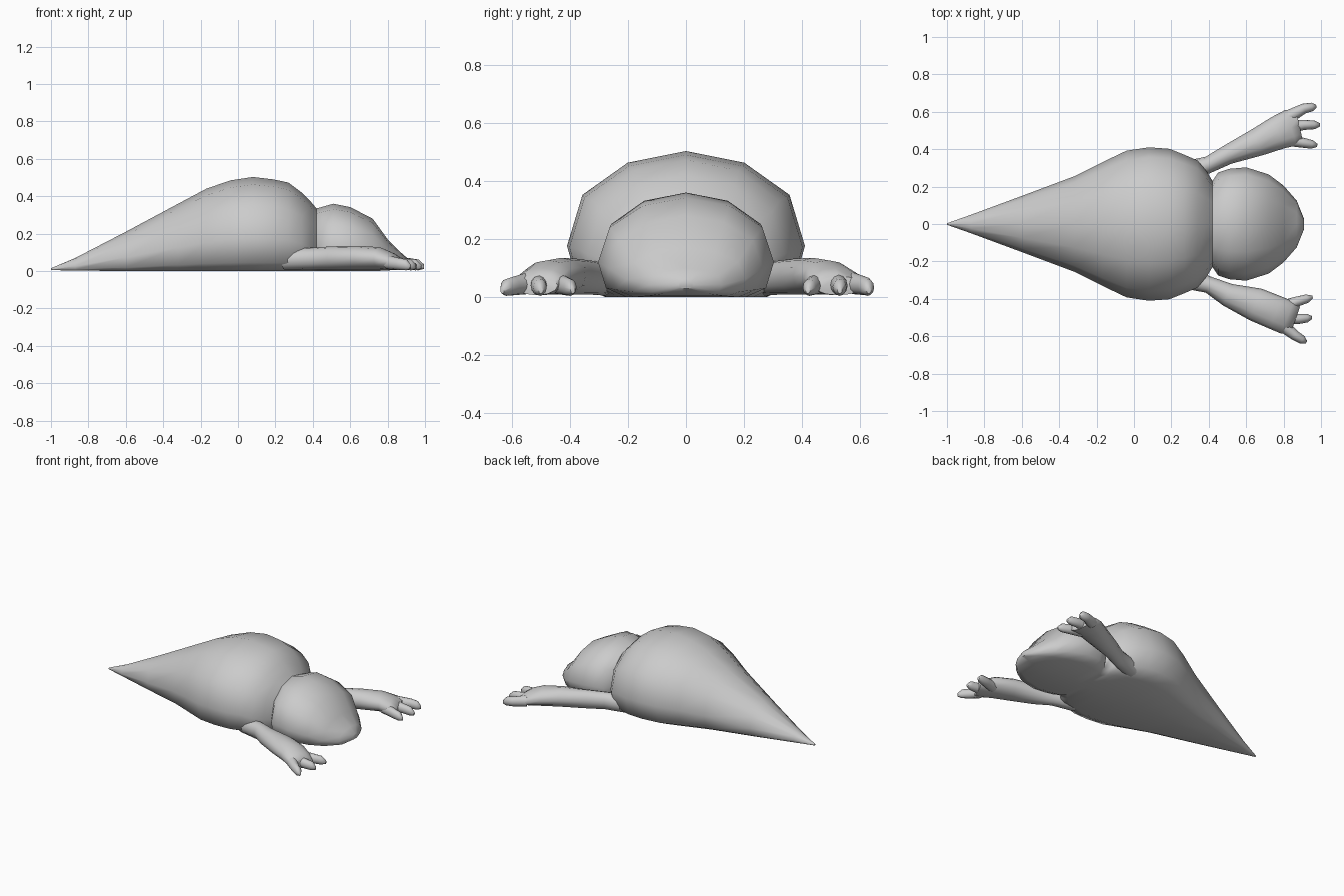
import bpy, bmesh, math
from mathutils import Vector

# half outline of the flat-bellied cross-section (width fraction, height fraction)
HALF = [(0, 1), (.49, .92), (.87, .70), (1, .35), (.91, .09), (.68, 0), (0, 0)]
DOME = HALF + [(-y, z) for y, z in HALF[-2:0:-1]]
# rounder section for limbs
OVAL = [(math.sin(i * math.pi / 6), .5 + .5 * math.cos(i * math.pi / 6)) for i in range(12)]


def loft(name, sections, profile, turn=True):
    """Skin rings given as (x, y, half width, bottom z, top z)."""
    bm = bmesh.new()
    rings = []
    n = len(sections)
    for i, (x, y, w, z0, z1) in enumerate(sections):
        a, b = sections[max(i - 1, 0)], sections[min(i + 1, n - 1)]
        d = Vector((b[0] - a[0], b[1] - a[1])).normalized() if turn else Vector((1, 0))
        rings.append([bm.verts.new((x - d.y * p * w, y + d.x * p * w, z0 + q * (z1 - z0)))
                      for p, q in profile])
    k = len(profile)
    for r, s in zip(rings, rings[1:]):
        for j in range(k):
            bm.faces.new((r[j], r[(j + 1) % k], s[(j + 1) % k], s[j]))
    bm.faces.new(rings[0])
    bm.faces.new(rings[-1][::-1])
    bmesh.ops.recalc_face_normals(bm, faces=bm.faces[:])
    me = bpy.data.meshes.new(name)
    bm.to_mesh(me)
    bm.free()
    ob = bpy.data.objects.new(name, me)
    bpy.context.collection.objects.link(ob)
    bpy.ops.object.select_all(action='DESELECT')
    ob.select_set(True)
    bpy.context.view_layer.objects.active = ob
    bpy.ops.object.shade_smooth_by_angle(angle=math.radians(60))
    return ob


# body, neck crease and head in one skin: x, half width, bottom, top
BODY = [(-1, .004, .005, .015), (-.87, .05, .003, .07), (-.6, .15, 0, .21), (-.32, .255, 0, .36),
        (-.17, .33, 0, .44), (-.04, .392, 0, .485), (.08, .41, 0, .503), (.19, .402, 0, .49),
        (.27, .37, 0, .473), (.34, .34, 0, .42), (.39, .28, 0, .37), (.42, .23, 0, .335),
        (.45, .275, 0, .343), (.51, .295, 0, .36), (.60, .303, 0, .342), (.72, .265, 0, .28),
        (.80, .205, .003, .17), (.87, .125, .01, .10), (.91, .025, .03, .065)]
loft("body_and_head", [(x, 0, w, a, b) for x, w, a, b in BODY], DOME, False)

# arms, each with its own reach
ARMS = {
    "left": ([(.25, .27, .06, .005, .12), (.40, .318, .045, .008, .125), (.50, .37, .052, .008, .132),
              (.66, .437, .075, .008, .135), (.77, .488, .090, .008, .127), (.84, .515, .10, .006, .10),
              (.885, .525, .088, .006, .072)],
             [((.83, .575), (.91, .618), (.975, .63)),
              ((.83, .52), (.91, .53), (.995, .53)),
              ((.81, .455), (.90, .435), (.98, .42))]),
    "right": ([(.25, -.28, .06, .005, .12), (.40, -.325, .045, .008, .125), (.50, -.378, .062, .008, .132),
               (.65, -.43, .090, .008, .135), (.76, -.475, .092, .008, .127), (.82, -.50, .092, .006, .10),
               (.862, -.515, .078, .006, .072)],
              [((.80, -.545), (.86, -.595), (.922, -.633)),
               ((.80, -.50), (.88, -.508), (.952, -.50)),
               ((.79, -.445), (.87, -.415), (.955, -.39))]),
}
for side, (arm, fingers) in ARMS.items():
    loft(side + "_arm", arm, OVAL)
    for i, (a, b, c) in enumerate(fingers):
        a, b, c = Vector(a), Vector(b), Vector(c)
        m = b.lerp(c, .65)
        loft(f"{side}_finger_{i + 1}", [(*a, .036, .01, .085), (*b, .027, .006, .07),
                                        (*m, .023, .004, .062), (*c, .008, .012, .035)], OVAL)
